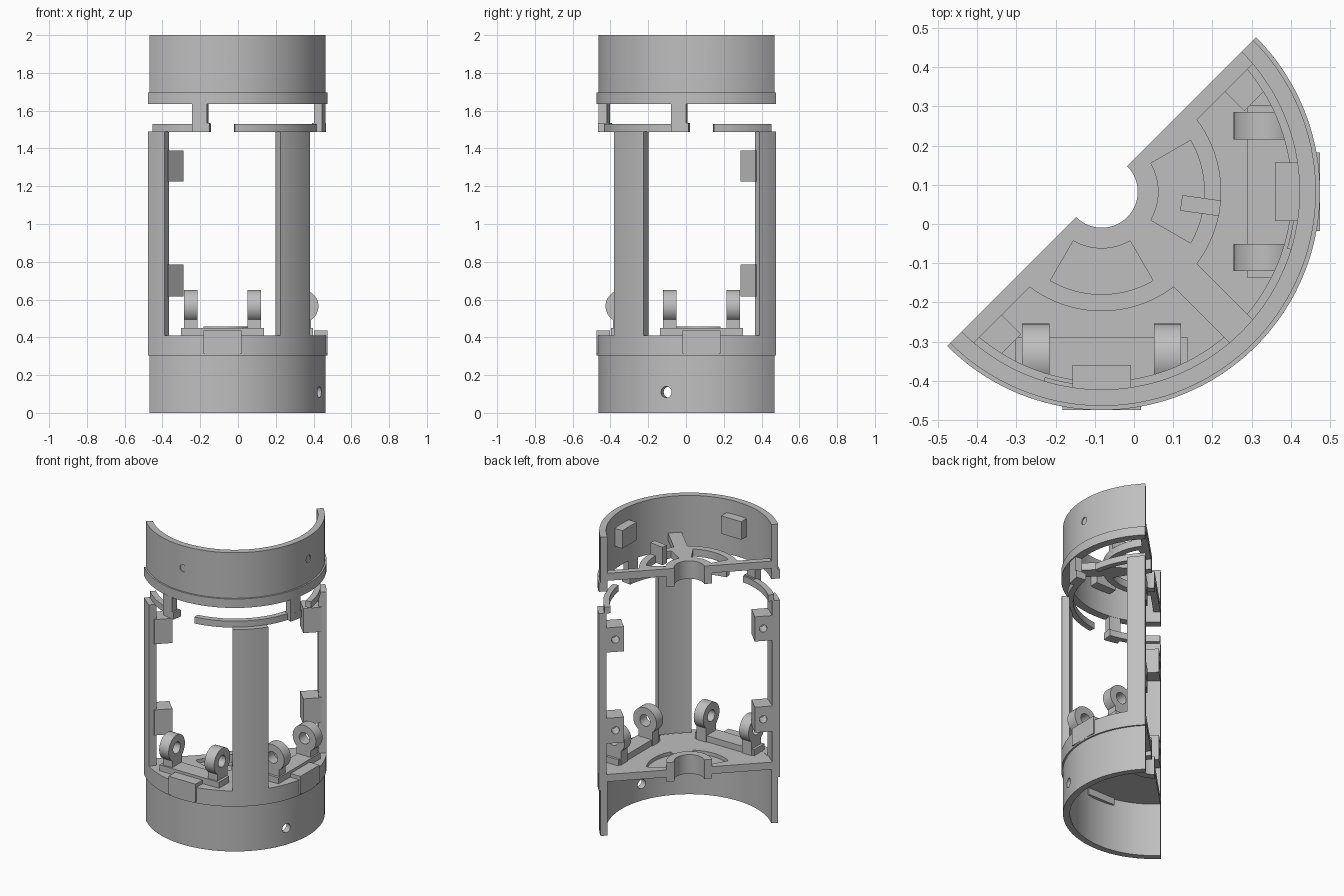
import bpy, bmesh, math
from mathutils import Vector, Matrix

if "Cube" in bpy.data.objects:
    bpy.data.objects.remove(bpy.data.objects["Cube"])

CENTRE = Vector((-0.0825, 0.0825, 0))
START, END, MID = -135, 45, -45      # half shell, degrees
WALL_IN, WALL_OUT, FLANGE = 0.505, 0.547, 0.5575

grey = bpy.data.materials.new("plain grey")
grey.use_nodes = True
grey.diffuse_color = (0.52, 0.52, 0.52, 1)
grey.node_tree.nodes["Principled BSDF"].inputs["Base Color"].default_value = (0.52, 0.52, 0.52, 1)


def smooth(ob):
    bpy.ops.object.select_all(action='DESELECT')
    bpy.context.view_layer.objects.active = ob
    ob.select_set(True)
    bpy.ops.object.shade_smooth_by_angle(angle=math.radians(30))


def finish(name, bm, matrix=Matrix()):
    bmesh.ops.recalc_face_normals(bm, faces=bm.faces)
    bm.transform(Matrix.Translation(CENTRE) @ matrix)
    mesh = bpy.data.meshes.new(name)
    bm.to_mesh(mesh)
    bm.free()
    mesh.materials.append(grey)
    ob = bpy.data.objects.new(name, mesh)
    bpy.context.collection.objects.link(ob)
    smooth(ob)
    return ob


def arc(name, r0, r1, z0, z1, a0=START, a1=END, matrix=Matrix()):
    """Curved bar of rectangular section; a full turn makes a tube."""
    full = a1 - a0 >= 360
    steps = max(2, round((a1 - a0) / (10 if full else 2.5)))
    bm = bmesh.new()
    rows = []
    for i in range(steps if full else steps + 1):
        a = math.radians(a0 + (a1 - a0) * i / steps)
        rows.append([bm.verts.new((r * math.cos(a), r * math.sin(a), z))
                     for r, z in ((r0, z0), (r1, z0), (r1, z1), (r0, z1))])
    for i in range(steps):
        p, q = rows[i], rows[(i + 1) % len(rows)]
        for k in range(4):
            m = (k + 1) % 4
            bm.faces.new((p[k], p[m], q[m], q[k]))
    if not full:
        bm.faces.new(rows[0])
        bm.faces.new(rows[-1])
    return finish(name, bm, matrix)


def box(name, angle, r0, r1, t0, t1, z0, z1):
    """Box given by radial, sideways and height ranges at an angle."""
    bm = bmesh.new()
    bmesh.ops.create_cube(bm, size=1)
    bm.transform(Matrix.Translation(((r0 + r1) / 2, (t0 + t1) / 2, (z0 + z1) / 2))
                 @ Matrix.Diagonal((r1 - r0, t1 - t0, z1 - z0, 1)))
    return finish(name, bm, Matrix.Rotation(math.radians(angle), 4, 'Z'))


def drill(ob, angle, point, radius, depth, along='X'):
    """Cut a round hole along the radial (X) or sideways (Y) direction."""
    bm = bmesh.new()
    bmesh.ops.create_cone(bm, cap_ends=True, segments=24, radius1=radius,
                          radius2=radius, depth=depth)
    turn = Matrix.Rotation(math.pi / 2, 4, 'Y' if along == 'X' else 'X')
    cutter = finish("hole_cutter", bm, Matrix.Rotation(math.radians(angle), 4, 'Z')
                    @ Matrix.Translation(point) @ turn)
    cutter.hide_render = True
    mod = ob.modifiers.new("hole", 'BOOLEAN')
    mod.operation = 'DIFFERENCE'
    mod.solver = 'EXACT'
    mod.object = cutter
    bpy.context.view_layer.objects.active = ob
    bpy.ops.object.modifier_apply(modifier=mod.name)
    bpy.data.objects.remove(cutter)
    smooth(ob)


def slotted_plate(name, r1, z0, z1):
    """Hub plate with two curved windows."""
    arc(name + "_inner_ring", 0.092, 0.145, z0, z1)
    arc(name + "_outer_ring", 0.262, r1, z0, z1)
    for a0, a1 in ((START, -120), (-60, -30), (30, END)):
        arc(name + "_web", 0.145, 0.262, z0, z1, a0, a1)


# Lower skirt and flange
skirt = arc("lower_skirt", WALL_IN, WALL_OUT, 0, 0.306)
drill(skirt, -20, (0.525, 0, 0.11), 0.03, 0.2)
arc("lower_flange", WALL_IN, FLANGE, 0.305, 0.41)

# Lower plate with closed pockets and a raised hub
slotted_plate("lower_plate", 0.51, 0.36, 0.409)
arc("lower_pocket_floor", 0.14, 0.27, 0.36, 0.385)
arc("lower_hub", 0.092, 0.14, 0.33, 0.458)

# Columns, with hooked arcs on top of them
HALF, HOOK = 11.5, 37.7
for a0, a1, h0, h1 in ((START, START + HALF, START, START + HOOK),
                       (MID - HALF, MID + HALF, MID - HOOK, MID + HOOK),
                       (END - HALF, END, END - HOOK, END)):
    arc("column", WALL_IN + 0.005, FLANGE, 0.405, 1.49, a0, a1)
    arc("locking_arc", 0.485, 0.522, 1.487, 1.53, h0, h1)

# Screw blocks on the two end columns
for angle, side in ((START, 1), (END, -1)):
    t0, t1 = sorted((0, side * 0.112))
    for z0, z1 in ((0.615, 0.785), (1.225, 1.39)):
        block = box("screw_block", angle, 0.403, 0.515, t0, t1, z0, z1)
        drill(block, angle, (0.455, 0, (z0 + z1) / 2), 0.024, 0.16, 'Y')

# Upper collar, with a spoked plate and a hub reaching below it
collar = arc("upper_collar", WALL_IN, WALL_OUT, 1.69, 2)
arc("upper_flange", WALL_IN, FLANGE, 1.635, 1.695)
slotted_plate("upper_plate", 0.305, 1.705, 1.755)
arc("upper_hub", 0.092, 0.14, 1.635, 1.753)
for angle, t0, t1 in ((START, 0, 0.042), (MID, -0.042, 0.042), (END, -0.042, 0)):
    box("upper_spoke", angle, 0.295, 0.515, t0, t1, 1.705, 1.755)
box("upper_arm", -8, 0.205, 0.305, -0.02, 0.02, 1.71, 1.83)

# Parts repeated in each of the two bays
for bay in (-90, 0):
    drill(collar, bay, (0.56, 0, 1.85), 0.024, 0.2)
    box("collar_nut_block", bay, 0.443, 0.54, -0.075, 0.075, 1.79, 1.91)
    box("rim_latch", bay, 0.485, FLANGE, -0.1, 0.1, 0.315, 0.435)
    box("lug_base", bay, 0.372, 0.48, -0.22, 0.22, 0.4, 0.45)
    for t in (-0.168, 0.168):
        box("lug_neck", bay, 0.365, 0.47, t - 0.035, t + 0.035, 0.4, 0.525)
        arc("lug_eye", 0.038, 0.086, -0.035, 0.035, 0, 360,
            Matrix.Rotation(math.radians(bay), 4, 'Z')
            @ Matrix.Translation((0.4225, t, 0.565)) @ Matrix.Rotation(math.pi / 2, 4, 'X'))
    # Hanging locking tab with a foot
    arc("locking_tab", 0.507, 0.552, 1.49, 1.64, bay - 17, bay - 8.5)
    arc("locking_foot", 0.495, 0.552, 1.487, 1.535, bay - 17, bay - 7.2)
